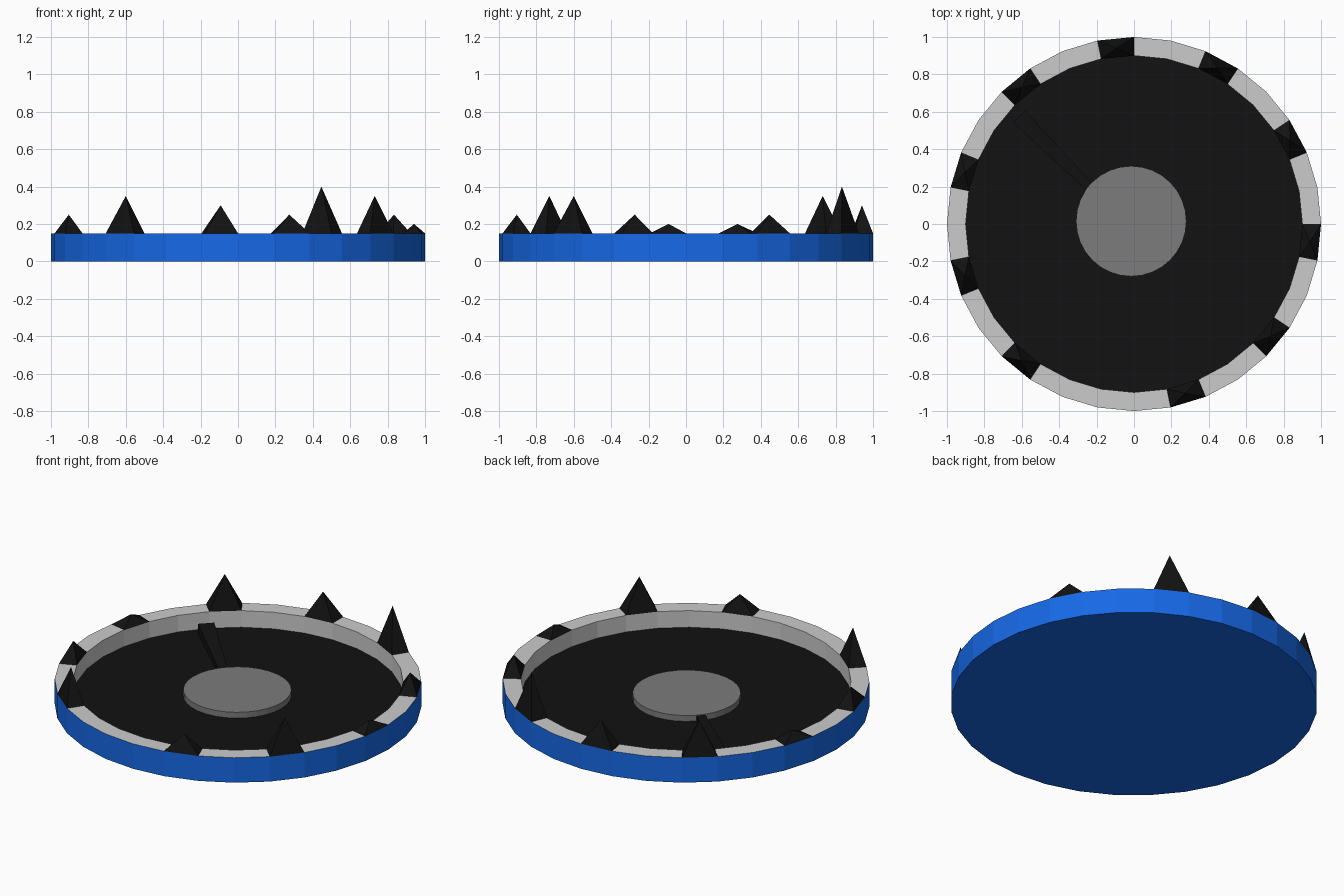
import bpy, bmesh
from math import cos, sin, pi, radians
from mathutils import Matrix, Vector

if "Cube" in bpy.data.objects:
    bpy.data.objects.remove(bpy.data.objects["Cube"])

SIDES = 32
# rim segment index -> spike tip height
SPIKES = {2: .25, 5: .4, 8: .3, 11: .35, 14: .2, 17: .25, 20: .35, 25: .25, 28: .35, 31: .2}


def material(name, rgb):
    m = bpy.data.materials.new(name)
    m.diffuse_color = (*rgb, 1)
    m.use_nodes = True
    m.node_tree.nodes["Principled BSDF"].inputs["Base Color"].default_value = m.diffuse_color
    return m


GREY = material("rim_grey", (.8, .8, .8))
BLUE = material("blue", (.008, .14, .8))
BLACK = material("black", (.006, .006, .006))
DARK = material("dark_grey", (.2, .2, .2))


def finish(name, bm, mats):
    bmesh.ops.recalc_face_normals(bm, faces=bm.faces[:])
    me = bpy.data.meshes.new(name)
    bm.to_mesh(me)
    bm.free()
    for m in mats:
        me.materials.append(m)
    ob = bpy.data.objects.new(name, me)
    bpy.context.collection.objects.link(ob)
    return ob


# Shallow dish: four rings, with rim faces raised into spikes
bm = bmesh.new()


def ring(r, z):
    return [bm.verts.new((r * cos(2 * pi * i / SIDES), r * sin(2 * pi * i / SIDES), z))
            for i in range(SIDES)]


def face(verts, mat):
    bm.faces.new(verts).material_index = mat


base, top, lip, floor = ring(1, 0), ring(1, .15), ring(.9, .15), ring(.9, .05)
face(base[::-1], 1)
face(floor, 2)
for i in range(SIDES):
    j = (i + 1) % SIDES
    face((base[i], base[j], top[j], top[i]), 1)
    face((lip[i], lip[j], floor[j], floor[i]), 0)
    quad = (top[i], top[j], lip[j], lip[i])
    if i in SPIKES:
        mid = sum((v.co for v in quad), Vector()) / 4
        tip = bm.verts.new((mid.x, mid.y, SPIKES[i]))
        for k in range(4):
            face((quad[k], quad[(k + 1) % 4], tip), 2)
    else:
        face(quad, 0)
finish("spiked_dish", bm, [GREY, BLUE, BLACK])

# Raised disc in the middle
bm = bmesh.new()
bmesh.ops.create_cone(bm, cap_ends=True, segments=SIDES, radius1=.295, radius2=.295, depth=.035,
                      matrix=Matrix.Translation((-.015, .015, .0675)))
finish("centre_disc", bm, [DARK])

# Tapered arm lying between the disc and the wall
bm = bmesh.new()
bmesh.ops.create_cube(bm, size=1)
for v in bm.verts:
    outer = v.co.x > 0
    v.co = (.84 if outer else .31,
            v.co.y * (.09 if outer else .05),
            .05 if v.co.z < 0 else (.11 if outer else .08))
bmesh.ops.transform(bm, verts=bm.verts[:],
                    matrix=Matrix.Translation((-.02, -.02, 0)) @ Matrix.Rotation(radians(135), 4, 'Z'))
finish("arm", bm, [BLACK])
